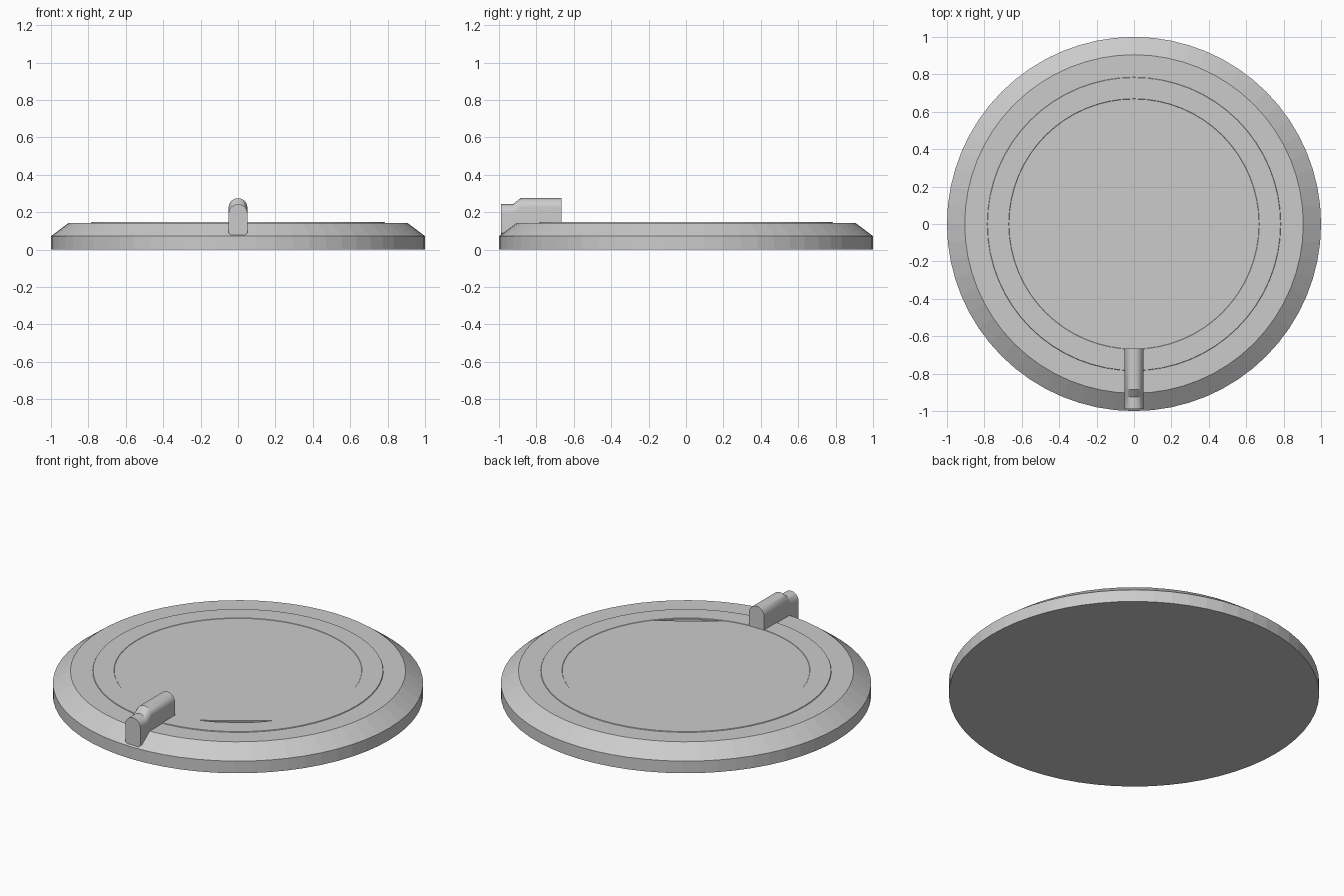
import bpy, bmesh, math
from mathutils import Vector

if "Cube" in bpy.data.objects:
    bpy.data.objects.remove(bpy.data.objects["Cube"])

SIDES = 64


def make_object(name, bm):
    bmesh.ops.recalc_face_normals(bm, faces=bm.faces)
    mesh = bpy.data.meshes.new(name)
    bm.to_mesh(mesh)
    bm.free()
    obj = bpy.data.objects.new(name, mesh)
    bpy.context.collection.objects.link(obj)
    return obj


def lathe(name, profile):
    """Closed solid of revolution with flat end caps."""
    bm = bmesh.new()
    rings = []
    for r, z in profile:
        rings.append([bm.verts.new((r * math.cos(2 * math.pi * i / SIDES),
                                    r * math.sin(2 * math.pi * i / SIDES), z))
                      for i in range(SIDES)])
    bridge(bm, rings)
    return make_object(name, bm)


def bridge(bm, rings):
    for a, b in zip(rings, rings[1:]):
        n = len(a)
        for i in range(n):
            j = (i + 1) % n
            bm.faces.new((a[i], a[j], b[j], b[i]))
    bm.faces.new(rings[0])
    bm.faces.new(rings[-1])


# Round body: bevelled rim, faint raised ring, flat centre
body = lathe("round_body", [(1, 0), (1, 0.072), (0.905, 0.143), (0.785, 0.143),
                            (0.783, 0.147), (0.67, 0.147), (0.668, 0.145)])

# Shallow segment-shaped finger notch at the edge of the centre disc
mid, half = math.radians(-56), math.radians(17.4)
bm = bmesh.new()
angles = [mid - half + 2 * half * i / 12 for i in range(13)]
bridge(bm, [[bm.verts.new((0.667 * math.cos(a), 0.667 * math.sin(a), z))
             for a in angles] for z in (0.137, 0.2)])
cutter = make_object("notch_cutter", bm)
cutter.hide_render = True
cutter.hide_set(True)
cut = body.modifiers.new("notch", 'BOOLEAN')
cut.operation = 'DIFFERENCE'
cut.solver = 'EXACT'
cut.object = cutter

# Latch: round-topped bar with a lower step at its outer end
bm = bmesh.new()
rings = []
for y, top in [(-0.99, 0.243), (-0.925, 0.243), (-0.885, 0.275), (-0.665, 0.275)]:
    outline = [(-0.05, 0.09), (-0.038, 0.078), (0.038, 0.078), (0.05, 0.09)]
    outline += [(0.05 * math.cos(math.pi * i / 16),
                 top - 0.05 + 0.05 * math.sin(math.pi * i / 16)) for i in range(17)]
    rings.append([bm.verts.new(Vector((x, y, z))) for x, z in outline])
bridge(bm, rings)
latch = make_object("latch", bm)
bpy.context.view_layer.objects.active = latch
latch.select_set(True)
bpy.ops.object.shade_smooth_by_angle(angle=math.radians(30))
